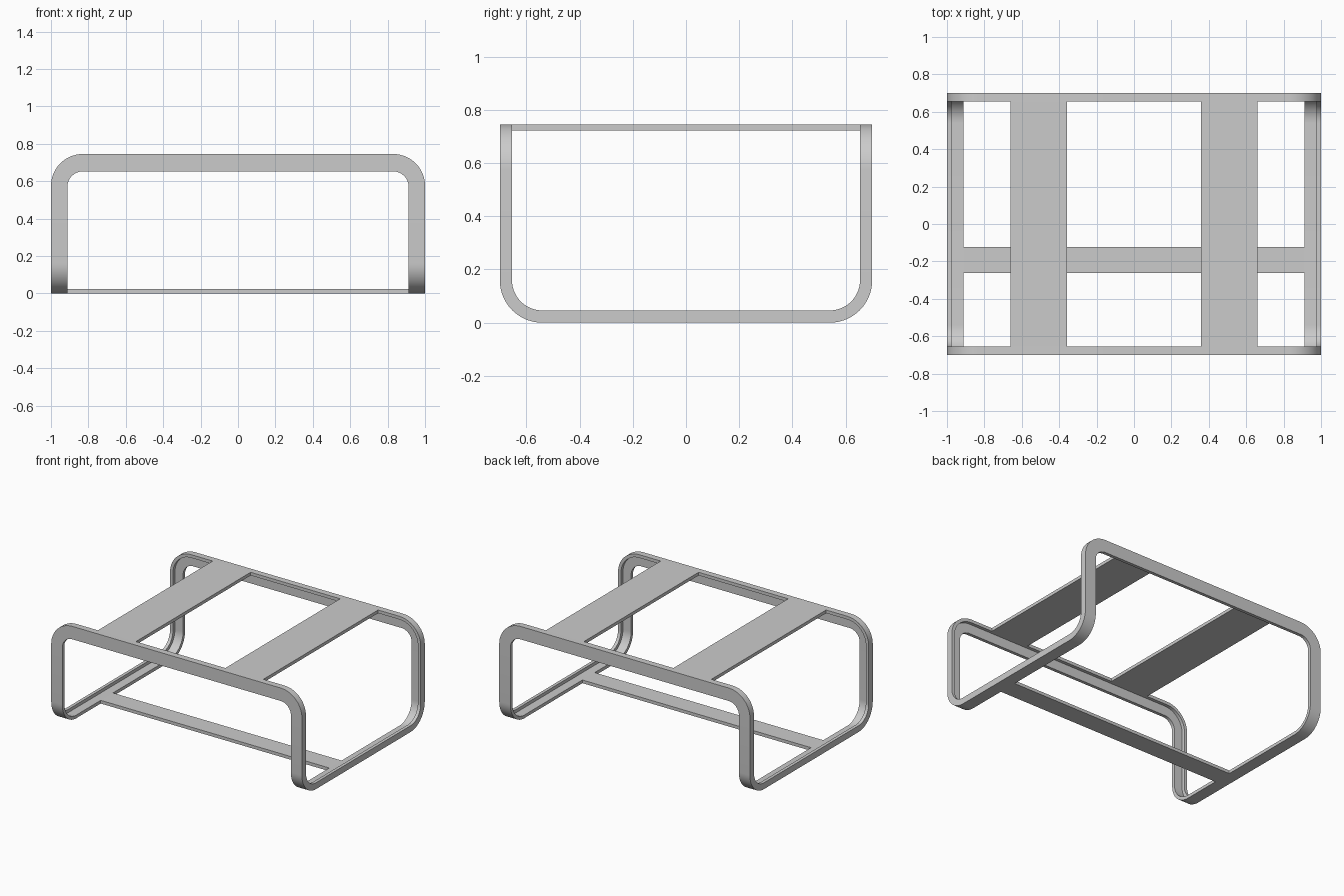
import bpy
import bmesh
from math import sin, cos, pi, radians
from mathutils import Vector

cube = bpy.data.objects.get("Cube")
if cube:
    bpy.data.objects.remove(cube, do_unlink=True)

# Overall size and angle-iron section
HALF_X, HALF_Y, HEIGHT = 1.0, 0.70, 0.745
WALL, DEPTH, FACE_W = 0.023, 0.046, 0.088
TOP_R, FOOT_R, STEPS = 0.17, 0.16, 14

metal = bpy.data.materials.new("grey metal")
metal.use_nodes = True
grey = (0.6, 0.6, 0.6, 1)
metal.diffuse_color = grey
metal.node_tree.nodes["Principled BSDF"].inputs["Base Color"].default_value = grey


def make_object(name, bm, mirror):
    bmesh.ops.recalc_face_normals(bm, faces=bm.faces)
    mesh = bpy.data.meshes.new(name)
    bm.to_mesh(mesh)
    bm.free()
    mesh.materials.append(metal)
    obj = bpy.data.objects.new(name, mesh)
    bpy.context.collection.objects.link(obj)
    if any(mirror):
        mod = obj.modifiers.new("Mirror", "MIRROR")
        mod.use_axis = mirror
    return obj


def bar(name, low, high, mirror=(False, False, False)):
    bm = bmesh.new()
    bmesh.ops.create_cube(bm, size=1)
    low, high = Vector(low), Vector(high)
    for v in bm.verts:
        v.co = (low + high) / 2 + v.co * (high - low)
    return make_object(name, bm, mirror)


# Quarter of the frame path: outer corner, direction across face, direction into depth
back, left = Vector((0, 1, 0)), Vector((-1, 0, 0))
stations = [(Vector((0, -HALF_Y, HEIGHT)), Vector((0, 0, -1)), back)]
top_centre = Vector((HALF_X - TOP_R, -HALF_Y, HEIGHT - TOP_R))
foot_centre = Vector((HALF_X, FOOT_R - HALF_Y, FOOT_R))
for i in range(STEPS + 1):
    t = i / STEPS * pi / 2
    out = Vector((sin(t), 0, cos(t)))
    stations.append((top_centre + out * TOP_R, -out, back))
for i in range(STEPS + 1):
    t = i / STEPS * pi / 2
    out = Vector((0, -cos(t), -sin(t)))
    stations.append((foot_centre + out * FOOT_R, left, -out))
stations.append((Vector((HALF_X, 0, 0)), left, back.cross(left)))

# Sweep the L-shaped section along the path, then mirror into a closed frame
bm = bmesh.new()
rings = []
for corner, across, inward in stations:
    width = FACE_W + 0.005 * abs(across.z)
    section = [(0, 0), (width, 0), (width, WALL), (WALL, WALL), (WALL, DEPTH), (0, DEPTH)]
    rings.append([bm.verts.new(corner + across * a + inward * b) for a, b in section])
for r, s in zip(rings, rings[1:]):
    for k in range(len(r)):
        n = (k + 1) % len(r)
        bm.faces.new((r[k], r[n], s[n], s[k]))
frame = make_object("bent_frame", bm, (True, True, False))
bpy.context.view_layer.objects.active = frame
frame.select_set(True)
bpy.ops.object.shade_smooth_by_angle(angle=radians(30))

# Two flat straps across the top, flush with the rails
bar("top_strap", (0.357, DEPTH - HALF_Y, HEIGHT - WALL),
    (0.66, HALF_Y - DEPTH, HEIGHT), (True, False, False))

# Flat floor tie between the side runners
reach = HALF_X - FACE_W
bar("floor_tie", (-reach, -0.262, 0), (reach, -0.122, WALL))
